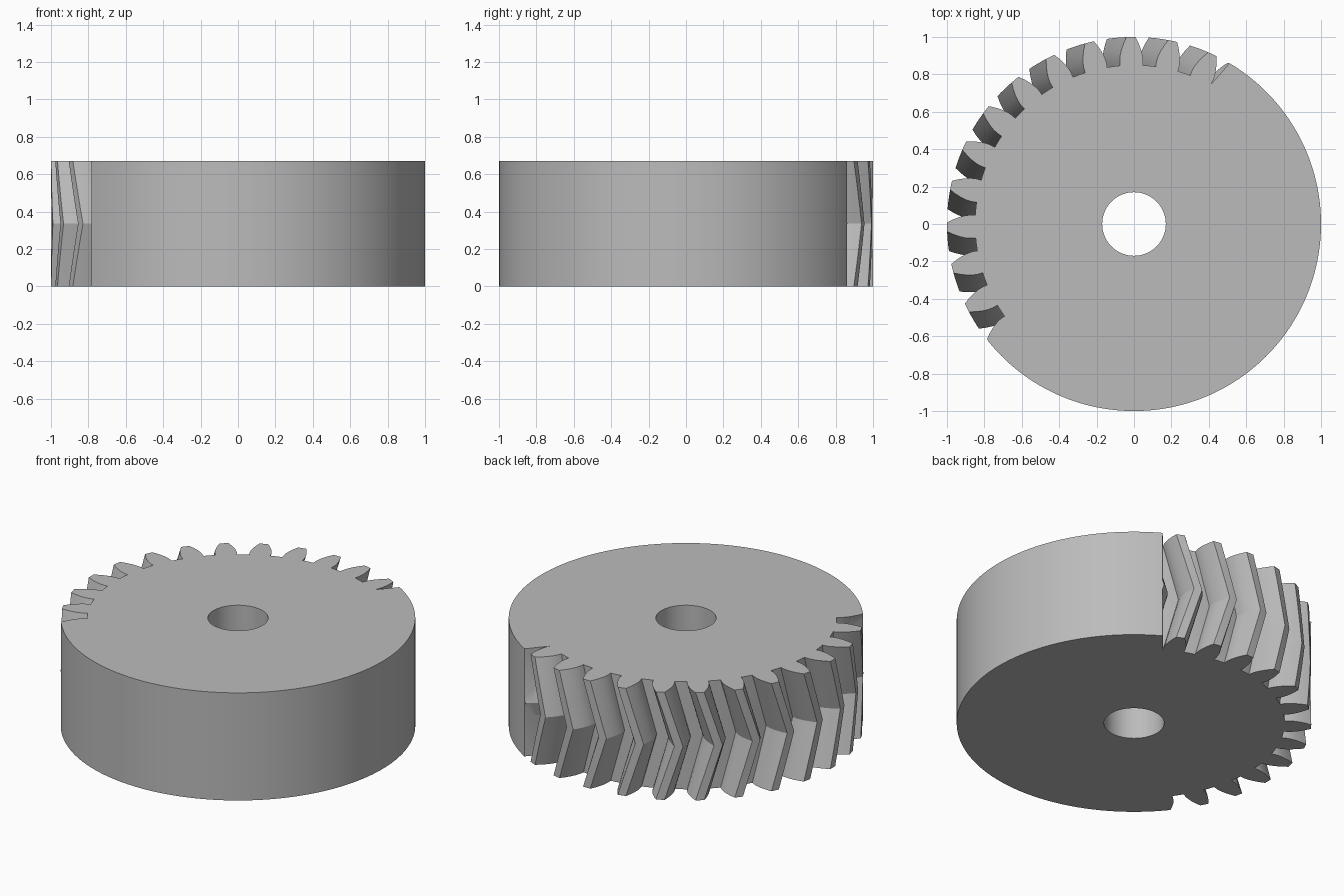
import bpy, bmesh, math

if "Cube" in bpy.data.objects:
    bpy.data.objects.remove(bpy.data.objects["Cube"])

H = 0.67            # thickness
TEETH = 28          # full-circle tooth count
PITCH = 2 * math.pi / TEETH
R_TIP, R_PITCH, R_BASE, R_ROOT = 1.0, 14 / 15, 0.877, 0.85
TWIST = math.radians(6.0)            # herringbone twist at mid height
FIRST = math.radians(65.2)           # centre of first exposed tooth
SOLID = [math.radians(59.3), math.radians(218.5)]   # ends of the plain half

grey = bpy.data.materials.new("steel_grey")
grey.diffuse_color = (0.5, 0.5, 0.5, 1)
grey.use_nodes = True
grey.node_tree.nodes["Principled BSDF"].inputs["Base Color"].default_value = grey.diffuse_color


def involute(r):
    a = math.acos(min(1, R_BASE / r))
    return math.tan(a) - a


def half_width(r):
    """Half angle of a tooth at radius r."""
    return PITCH / 4 + involute(R_PITCH) - involute(max(r, R_BASE))


def prism(name, layers):
    """Closed solid from a stack of equal-length rings."""
    bm = bmesh.new()
    rings = [[bm.verts.new(p) for p in layer] for layer in layers]
    n = len(rings[0])
    for a, b in zip(rings, rings[1:]):
        for i in range(n):
            j = (i + 1) % n
            bm.faces.new((a[i], a[j], b[j], b[i]))
    bm.faces.new(rings[0][::-1])
    bm.faces.new(rings[-1])
    bmesh.ops.recalc_face_normals(bm, faces=bm.faces)
    me = bpy.data.meshes.new(name)
    bm.to_mesh(me)
    bm.free()
    me.materials.append(grey)
    ob = bpy.data.objects.new(name, me)
    bpy.context.collection.objects.link(ob)
    return ob


def ring(polar, z, turn=0):
    return [(r * math.cos(a + turn), r * math.sin(a + turn), z) for r, a in polar]


# Toothed profile: teeth only where exposed, root circle elsewhere
profile = []
for k in range(-1, 13):
    c = FIRST + k * PITCH
    tip = R_TIP if 0 <= k <= 11 else 0.998
    radii = [R_ROOT, R_BASE, 0.905, R_PITCH, 0.968, tip]
    profile += [(r, c - half_width(r)) for r in radii]
    profile.append((tip, c))
    profile += [(r, c + half_width(r)) for r in reversed(radii)]
    profile.append((R_ROOT, c + PITCH / 2))
start = profile[-1][1]
end = profile[0][1] + 2 * math.pi
profile += [(R_ROOT, start + (end - start) * i / 30) for i in range(1, 30)]

# Herringbone gear: twist grows to mid height, then returns
gear = prism("herringbone_gear", [
    ring(profile, H * i / 8, TWIST * (1 - abs(i - 4) / 4)) for i in range(9)])

# Plain half: circle segment closed by a straight chord
a0, a1 = SOLID[1], SOLID[0] + 2 * math.pi
segment = prism("plain_half", [
    ring([(1, a0 + (a1 - a0) * i / 96) for i in range(97)], z) for z in (0, H)])

# Centre bore
bore = prism("bore_cutter", [
    ring([(0.17, 2 * math.pi * i / 64) for i in range(64)], z) for z in (-0.1, H + 0.1)])

bpy.context.view_layer.objects.active = gear
gear.select_set(True)
for tool, op in ((segment, 'UNION'), (bore, 'DIFFERENCE')):
    mod = gear.modifiers.new(op.lower(), 'BOOLEAN')
    mod.operation = op
    mod.solver = 'EXACT'
    mod.object = tool
    bpy.ops.object.modifier_apply(modifier=mod.name)
    bpy.data.objects.remove(tool)
bpy.ops.object.shade_smooth_by_angle(angle=math.radians(30))
